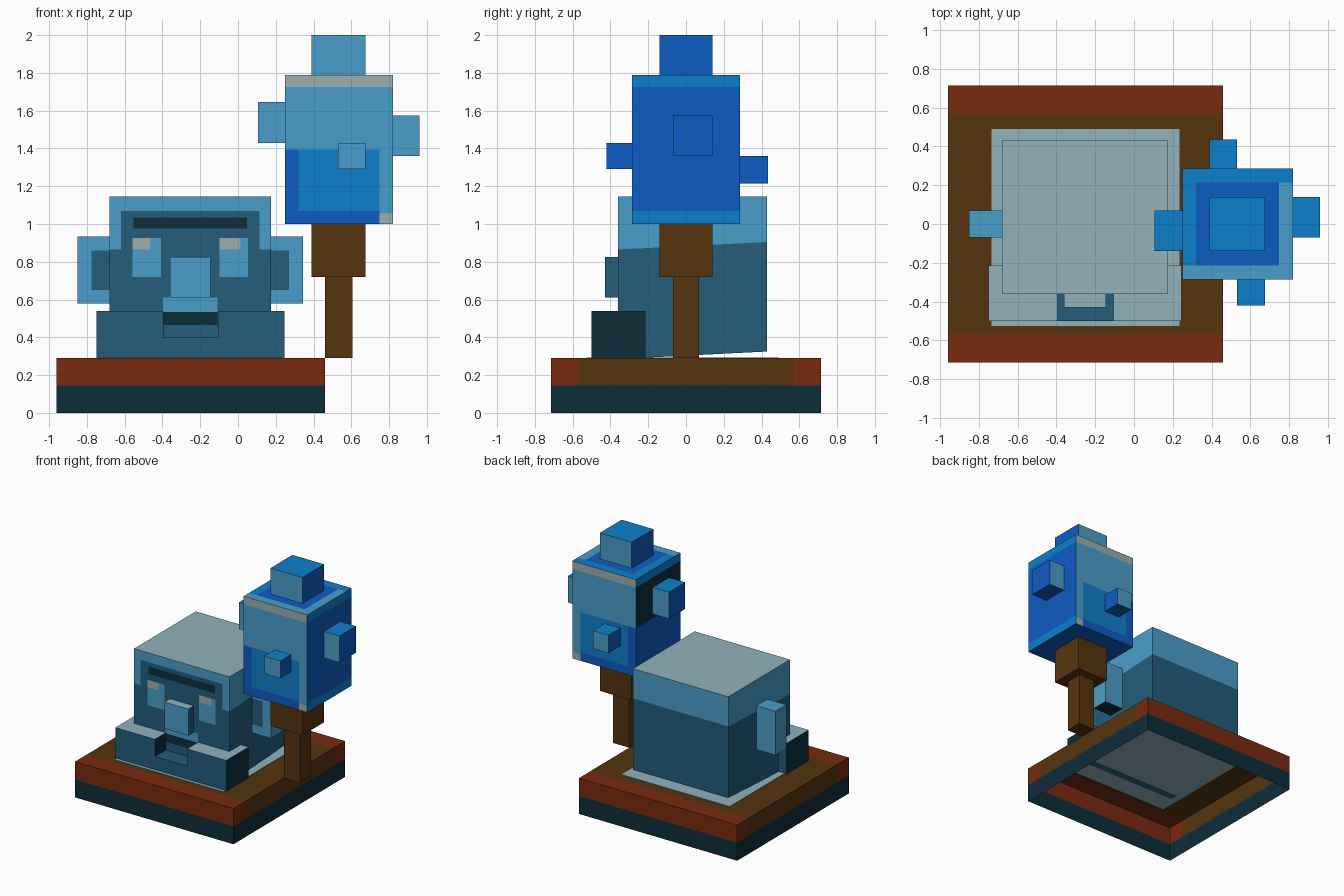
import bpy, bmesh
from mathutils import Vector

if "Cube" in bpy.data.objects:
    bpy.data.objects.remove(bpy.data.objects["Cube"])

# ---- palette (sRGB, converted to linear) ----
PALETTE = {
    "pale_blue": (146, 178, 187), "pale_grey": (156, 175, 176),
    "light_blue": (74, 159, 203), "mid_blue": (13, 128, 204),
    "deep_blue": (13, 92, 195), "teal": (35, 93, 122),
    "dark_teal": (13, 45, 58), "red_brown": (120, 42, 15), "brown": (86, 52, 15),
}
NAMES = list(PALETTE)


def linear(v):
    v /= 255
    return v / 12.92 if v <= 0.04045 else ((v + 0.055) / 1.055) ** 2.4


MATS = []
for n, rgb in PALETTE.items():
    m = bpy.data.materials.new(n)
    m.diffuse_color = (*[linear(c) for c in rgb], 1)
    m.use_nodes = True
    m.node_tree.nodes["Principled BSDF"].inputs["Base Color"].default_value = m.diffuse_color
    MATS.append(m)


def side(n):
    """Name of the direction a face points to."""
    a = max(range(3), key=lambda i: abs(n[i]))
    return (("left", "right"), ("front", "back"), ("bottom", "top"))[a][n[a] > 0]


def finish(name, bm, rule):
    """Colour faces by rule(side, x, y, z) and create the object."""
    bm.normal_update()
    for f in bm.faces:
        c = f.calc_center_median()
        col = rule if isinstance(rule, str) else rule(side(f.normal), *c)
        f.material_index = NAMES.index(col)
    me = bpy.data.meshes.new(name)
    bm.to_mesh(me)
    bm.free()
    for m in MATS:
        me.materials.append(m)
    ob = bpy.data.objects.new(name, me)
    bpy.context.collection.objects.link(ob)
    return ob


def cut(bm, co, no):
    bmesh.ops.bisect_plane(bm, geom=bm.verts[:] + bm.edges[:] + bm.faces[:],
                           plane_co=co, plane_no=no, dist=1e-5)


def box_mesh(x, y, z, cx=(), cy=(), cz=()):
    """Box from ranges, sliced at the given coordinates."""
    bm = bmesh.new()
    bmesh.ops.create_cube(bm, size=1)
    for v in bm.verts:
        v.co = Vector([r[0] if c < 0 else r[1] for r, c in zip((x, y, z), v.co)])
    bm.normal_update()
    for axis, cuts in enumerate((cx, cy, cz)):
        no = [float(axis == i) for i in range(3)]
        for k in cuts:
            cut(bm, [k * n for n in no], no)
    bm.normal_update()
    return bm


def box(name, x, y, z, rule, **cuts):
    return finish(name, box_mesh(x, y, z, **cuts), rule)


# ---- base: hollow tray open underneath ----
def base_rule(s, x, y, z):
    if s not in ("top", "bottom") and z < 0.145:
        return "dark_teal"
    return "red_brown" if abs(y) > 0.57 else "brown"


bm = box_mesh((-0.96, 0.46), (-0.715, 0.715), (0, 0.29), cy=(-0.57, 0.57), cz=(0.145,))
bmesh.ops.delete(bm, geom=[f for f in bm.faces if f.normal.z < -0.5], context="FACES")
finish("base", bm, base_rule)
box("ground_patch", (-0.735, 0.235), (-0.525, 0.49), (0.288, 0.294), "pale_blue")

# ---- big head ----
CX = -0.2525


def slope(y):
    return 0.865 + 0.05 * (y + 0.36)


def head_rule(s, x, y, z):
    if s == "top":
        return "pale_blue"
    if s == "bottom":
        return "teal"
    if s != "front":
        return "light_blue" if z > slope(y) else "teal"
    d = x - CX
    a = abs(d)
    if z > 1.07 or (a > 0.3675 and z > 0.865):
        return "light_blue"                         # brow border
    if a < 0.3 and 0.975 < z < 1.035:
        return "dark_teal"                          # brow bar
    if 0.155 < a < 0.305 and 0.72 < z < 0.925:      # eyes with highlights
        glint = z > 0.865 and (d < -0.21 or 0.155 < d < 0.265)
        return "pale_grey" if glint else "light_blue"
    if a < 0.145 and 0.535 < z < 0.61:
        return "light_blue"                         # upper lip
    if a < 0.145 and 0.465 < z < 0.535:
        return "dark_teal"                          # mouth
    return "teal"


xs = [CX + s * d for s in (-1, 1) for d in (0.145, 0.155, 0.3, 0.305, 0.3675)]
bm = box_mesh((-0.68, 0.175), (-0.36, 0.43), (0.285, 1.145))
for v in bm.verts:                                  # underside rises to the back
    if v.co.z < 0.5 and v.co.y > 0:
        v.co.z = 0.325
cut(bm, (0, -0.36, 0.865), (0, -0.05, 1))
for k in xs + [CX - 0.21, CX + 0.265]:
    cut(bm, (k, 0, 0), (1, 0, 0))
for k in (0.465, 0.535, 0.61, 0.72, 0.925, 0.975, 1.035, 1.07):
    cut(bm, (0, 0, k), (0, 0, 1))
finish("head", bm, head_rule)

box("nose", (-0.36, -0.145), (-0.43, -0.36), (0.61, 0.825),
    lambda s, *c: {"front": "light_blue", "top": "pale_blue"}.get(s, "teal"))


# ---- ears, one on each side ----
def ear_rule(s, x, y, z):
    if s == "bottom":
        return "dark_teal"
    if s == "front" and abs(x - CX) < 0.5225 and 0.65 < z < 0.86:
        return "teal"
    return "light_blue"


for name, sg in (("left_ear", -1), ("right_ear", 1)):
    xr = sorted((CX + sg * 0.4275, CX + sg * 0.5975))
    box(name, xr, (-0.07, 0.07), (0.58, 0.935), ear_rule,
        cx=(CX + sg * 0.5225,), cz=(0.65, 0.86))

# ---- jaw: notched profile extruded front to back ----
profile = [(-0.75, 0.29), (0.245, 0.29), (0.245, 0.54), (-0.105, 0.54),
           (-0.105, 0.4), (-0.395, 0.4), (-0.395, 0.54), (-0.75, 0.54)]
bm = bmesh.new()
rings = [[bm.verts.new((x, y, z)) for x, z in profile] for y in (-0.5, -0.215)]
for ring in rings:
    bm.faces.new(ring)
for i in range(len(profile)):
    j = (i + 1) % len(profile)
    bm.faces.new((rings[0][i], rings[0][j], rings[1][j], rings[1][i]))
bmesh.ops.recalc_face_normals(bm, faces=bm.faces[:])


def jaw_rule(s, x, y, z):
    if s == "top":
        return "pale_blue" if z > 0.5 else "teal"
    return "dark_teal" if s in ("left", "right") else "teal"


finish("jaw", bm, jaw_rule)

# ---- torch: pole, neck and flame block ----
box("pole", (0.46, 0.605), (-0.07, 0.07), (0.29, 0.72), "brown")
box("pole_neck", (0.39, 0.675), (-0.14, 0.14), (0.72, 1.0), "brown")


def flame_rule(s, x, y, z):
    if s == "top":
        if y < -0.215 or (x > 0.745 and y < 0.215):
            return "light_blue"
        return "mid_blue" if x < 0.32 or y > 0.215 else "deep_blue"
    if s == "bottom":
        return "deep_blue"
    if s in ("left", "right"):
        if z > 1.72 or z < 1.07:
            return "mid_blue" if s == "right" or z > 1.72 else "deep_blue"
        return "dark_teal" if s == "left" and z > 1.395 else "deep_blue"
    if z > 1.725:
        return "pale_grey"
    if z > 1.395:
        return "light_blue"
    if x > 0.75:
        return "pale_grey" if z < 1.055 else "light_blue"
    return "deep_blue" if x < 0.32 or z < 1.07 else "mid_blue"


box("flame_block", (0.25, 0.82), (-0.285, 0.285), (1.0, 1.79), flame_rule,
    cx=(0.32, 0.748), cy=(-0.215, 0.215), cz=(1.055, 1.07, 1.395, 1.725))


# ---- flame knobs on the block ----
def knob_rule(s, *c):
    return {"front": "light_blue", "back": "light_blue", "top": "mid_blue"}.get(s, "deep_blue")


for name, x, y, z in (
        ("top_knob", (0.39, 0.675), (-0.14, 0.14), (1.79, 2.0)),
        ("right_knob", (0.82, 0.96), (-0.07, 0.14), (1.36, 1.575)),
        ("left_knob", (0.105, 0.25), (-0.14, 0.07), (1.43, 1.645)),
        ("front_knob", (0.53, 0.675), (-0.42, -0.285), (1.29, 1.43)),
        ("back_knob", (0.39, 0.53), (0.285, 0.435), (1.215, 1.36))):
    box(name, x, y, z, knob_rule)
